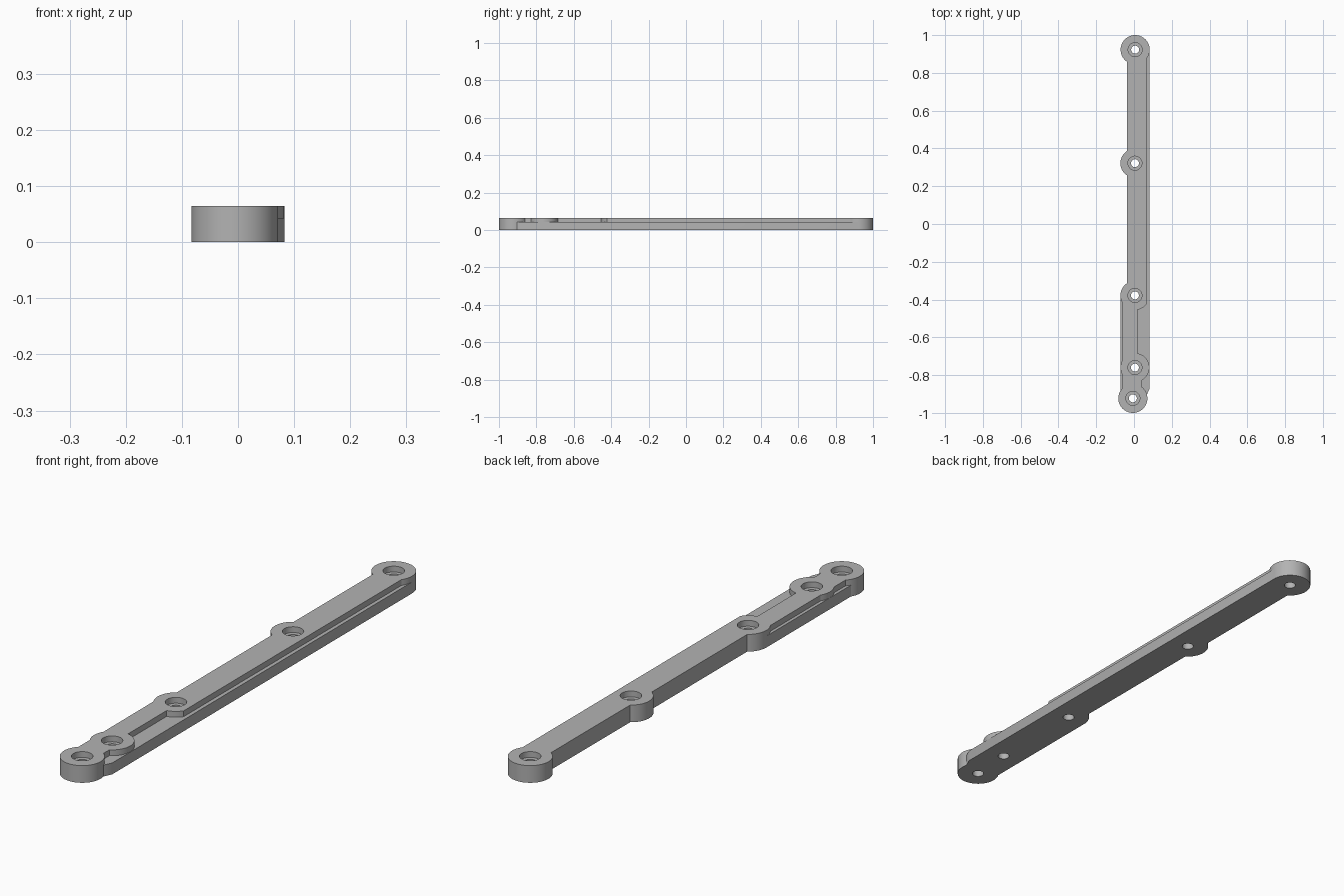
import bpy, bmesh
from math import sin, cos, radians, floor, pi

cube = bpy.data.objects.get("Cube")
if cube:
    bpy.data.objects.remove(cube, do_unlink=True)

R = 0.077            # boss radius
LEDGE, TOP = 0.043, 0.065
BOSSES = {"back": (0.006, 0.923), "mid": (0.005, 0.322), "fore": (0.005, -0.378),
          "inner": (0.005, -0.76), "tip": (-0.006, -0.923)}

grey = bpy.data.materials.new("plain_grey")
grey.use_nodes = True
grey.diffuse_color = (0.45, 0.45, 0.45, 1)
grey.node_tree.nodes["Principled BSDF"].inputs["Base Color"].default_value = (0.45, 0.45, 0.45, 1)


def arc(boss, start, end, radius=R, step=5):
    """Points round a boss, on shared whole steps plus both ends."""
    cx, cy = BOSSES[boss]
    angles = [start]
    a = (floor(start / step) + 1) * step
    while a < end - 0.5:
        if a - start > 0.5:
            angles.append(a)
        a += step
    angles.append(end)
    return [(cx + radius * cos(radians(t)), cy + radius * sin(radians(t))) for t in angles]


def layer(name, outline, hole_radius, z0, z1):
    """Flat plate with round holes, made from a filled, extruded curve."""
    curve = bpy.data.curves.new(name + "_profile", "CURVE")
    curve.dimensions = "2D"
    curve.fill_mode = "BOTH"
    curve.extrude = (z1 - z0) / 2
    loops = [outline]
    for x, y in BOSSES.values():
        loops.append([(x + hole_radius * cos(i * pi / 20), y + hole_radius * sin(i * pi / 20))
                      for i in range(40)])
    for pts in loops:
        spline = curve.splines.new("POLY")
        spline.points.add(len(pts) - 1)
        for p, (x, y) in zip(spline.points, pts):
            p.co = (x, y, 0, 1)
        spline.use_cyclic_u = True
    temp = bpy.data.objects.new(name + "_profile", curve)
    bpy.context.collection.objects.link(temp)
    mesh = bpy.data.meshes.new_from_object(
        temp.evaluated_get(bpy.context.evaluated_depsgraph_get()))
    bpy.data.objects.remove(temp, do_unlink=True)
    bm = bmesh.new()
    bm.from_mesh(mesh)
    bmesh.ops.remove_doubles(bm, verts=bm.verts, dist=1e-5)
    bmesh.ops.recalc_face_normals(bm, faces=bm.faces)
    bmesh.ops.translate(bm, verts=bm.verts, vec=(0, 0, (z0 + z1) / 2))
    bm.to_mesh(mesh)
    bm.free()
    mesh.materials.clear()
    mesh.materials.append(grey)
    obj = bpy.data.objects.new(name, mesh)
    bpy.context.collection.objects.link(obj)
    return obj


# Wide base plate with through holes
base_outline = (arc("back", 0, 237) + arc("mid", 123, 237) + arc("fore", 123, 180)
                + arc("tip", 149, 375) + [(0.083, -0.87)])
bar = layer("mounting_bar", base_outline, 0.021, 0, LEDGE)

# Stepped upper rib, necked between the front bosses, with screw-head recesses
rib_outline = (arc("back", -35, 237) + arc("mid", 123, 237) + arc("fore", 123, 212)
               + arc("inner", 148, 212, 0.0765) + arc("tip", 134.5, 413)
               + arc("inner", 298, 439.5, 0.0765) + arc("fore", 280.5, 325))
rib = layer("upper_rib", rib_outline, 0.037, LEDGE, TOP)

# Fuse the rib to the base
fuse = bar.modifiers.new("fuse", "BOOLEAN")
fuse.operation = "UNION"
fuse.solver = "EXACT"
fuse.object = rib
bpy.context.view_layer.objects.active = bar
bar.select_set(True)
bpy.ops.object.modifier_apply(modifier="fuse")
bpy.data.objects.remove(rib, do_unlink=True)

# Merge coplanar faces and smooth the round walls
bm = bmesh.new()
bm.from_mesh(bar.data)
bmesh.ops.dissolve_limit(bm, angle_limit=radians(0.5), verts=bm.verts, edges=bm.edges)
bm.to_mesh(bar.data)
bm.free()
bpy.ops.object.shade_smooth_by_angle(angle=radians(30))
